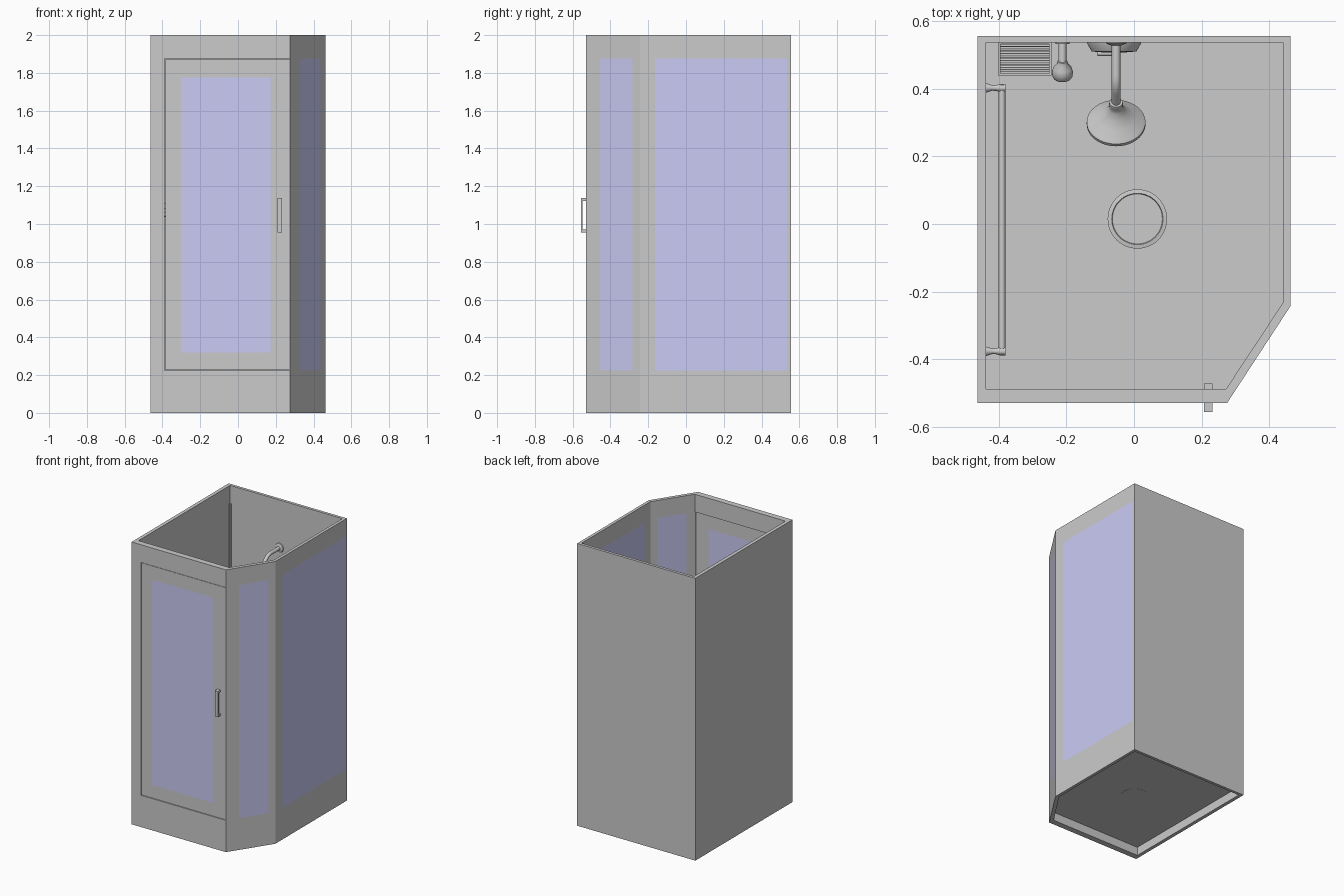
import bpy, bmesh, math
from mathutils import Vector

if "Cube" in bpy.data.objects:
    bpy.data.objects.remove(bpy.data.objects["Cube"])

glass = bpy.data.materials.new("tinted_glass")
glass.diffuse_color = (0.6, 0.6, 0.92, 1)
glass.use_nodes = True
glass.node_tree.nodes["Principled BSDF"].inputs["Base Color"].default_value = glass.diffuse_color


def finish(name, bm, mat=None, smooth=False):
    bmesh.ops.recalc_face_normals(bm, faces=bm.faces)
    me = bpy.data.meshes.new(name)
    bm.to_mesh(me)
    bm.free()
    ob = bpy.data.objects.new(name, me)
    bpy.context.collection.objects.link(ob)
    if mat:
        me.materials.append(mat)
    if smooth:
        smooth_edges(ob)
    return ob


def activate(ob):
    bpy.ops.object.select_all(action='DESELECT')
    ob.select_set(True)
    bpy.context.view_layer.objects.active = ob


def smooth_edges(ob):
    activate(ob)
    bpy.ops.object.shade_smooth_by_angle(angle=math.radians(35))


def prism(name, plan, z0, z1, mat=None):
    bm = bmesh.new()
    face = bm.faces.new([bm.verts.new((x, y, z0)) for x, y in plan])
    ext = bmesh.ops.extrude_face_region(bm, geom=[face])
    top = [v for v in ext['geom'] if isinstance(v, bmesh.types.BMVert)]
    bmesh.ops.translate(bm, verts=top, vec=(0, 0, z1 - z0))
    return finish(name, bm, mat)


def rect(x0, x1, y0, y1):
    return [(x0, y0), (x1, y0), (x1, y1), (x0, y1)]


def box(name, x0, x1, y0, y1, z0, z1, mat=None):
    return prism(name, rect(x0, x1, y0, y1), z0, z1, mat)


def cut(ob, cutter):
    cutter.hide_render = True
    mod = ob.modifiers.new("cut", 'BOOLEAN')
    mod.operation, mod.solver, mod.object = 'DIFFERENCE', 'EXACT', cutter
    activate(ob)
    bpy.ops.object.modifier_apply(modifier=mod.name)
    bpy.data.objects.remove(cutter)


def lathe(name, profile, loc, axis, steps=32):
    """Revolve (radius, height) points about an axis direction."""
    bm = bmesh.new()
    vs = [bm.verts.new((r, 0, h)) for r, h in profile]
    es = [bm.edges.new(p) for p in zip(vs, vs[1:])]
    bmesh.ops.spin(bm, geom=vs + es, cent=(0, 0, 0), axis=(0, 0, 1),
                   angle=math.tau, steps=steps)
    bmesh.ops.remove_doubles(bm, verts=bm.verts, dist=1e-5)
    rot = Vector(axis).to_track_quat('Z', 'Y')
    for v in bm.verts:
        v.co = rot @ v.co + Vector(loc)
    return finish(name, bm, smooth=True)


def tube(name, pts, r):
    cu = bpy.data.curves.new(name, 'CURVE')
    cu.dimensions, cu.bevel_depth, cu.bevel_resolution = '3D', r, 4
    cu.use_fill_caps = True
    sp = cu.splines.new('POLY')
    sp.points.add(len(pts) - 1)
    for p, co in zip(sp.points, pts):
        p.co = (*co, 1)
    ob = bpy.data.objects.new(name, cu)
    bpy.context.collection.objects.link(ob)
    activate(ob)
    bpy.ops.object.convert(target='MESH')
    smooth_edges(bpy.context.object)


# cabin shell: five-sided wall ring
OUT = [(-.463, -.53), (.276, -.53), (.463, -.244), (.463, .557), (-.463, .557)]
INN = [(-.438, -.488), (.273, -.488), (.442, -.232), (.442, .537), (-.438, .537)]
Z0, Z1 = .225, 1.875
walls = prism("cabin_walls", OUT, 0, 2)
cut(walls, prism("inside_cutter", INN, -.1, 2.1))

# shallow panel recesses inside the back and left walls
cut(walls, box("back_cutter", -.43, .435, .52, .541, Z0, Z1))
cut(walls, box("left_cutter", -.442, -.42, -.48, .53, Z0, Z1))

# side window
cut(walls, box("side_cutter", .43, .48, -.165, .535, Z0, Z1))
box("side_window", .442, .463, -.165, .535, Z0, Z1, glass)

# angled corner window
a, b = Vector(OUT[1]), Vector(OUT[2])
d = (b - a).normalized()
n = Vector((d.y, -d.x))


def corner_plan(outer, inner):
    p, q = a.lerp(b, .265), a.lerp(b, .86)
    return [p + n * outer, q + n * outer, q + n * inner, p + n * inner]


cut(walls, prism("corner_cutter", corner_plan(.02, -.04), Z0, Z1))
prism("corner_window", corner_plan(0, -.024), Z0, Z1, glass)

# door with its window
cut(walls, box("door_cutter", -.388, .27, -.56, -.47, Z0, Z1))
door = box("door", -.385, .27, -.528, -.499, Z0 + .003, Z1 - .003)
cut(door, box("door_window_cutter", -.303, .172, -.56, -.47, .32, 1.775))
box("door_window", -.303, .172, -.528, -.499, .32, 1.775, glass)

# door handles, outside and inside
for side, face, tip in (("outer", -.528, -.557), ("inner", -.499, -.472)):
    s = 1 if tip > face else -1
    plan = [(face, .955), (tip, .955), (tip, 1.137), (face, 1.137),
            (face, 1.122), (tip - s * .01, 1.122), (tip - s * .01, .97), (face, .97)]
    bm = bmesh.new()
    f = bm.faces.new([bm.verts.new((.208, y, z)) for y, z in plan])
    ext = bmesh.ops.extrude_face_region(bm, geom=[f])
    bmesh.ops.translate(bm, vec=(.025, 0, 0), verts=[
        v for v in ext['geom'] if isinstance(v, bmesh.types.BMVert)])
    finish(side + "_handle", bm)

# floor and drain
prism("floor", INN, .06, .08)
lathe("drain", [(0, .059), (.088, .059), (.088, .085), (.076, .087),
                (.074, .083), (0, .083)], (.01, .015, 0), (0, 0, 1), 48)

# shower arm, bending down to the head
X = -.053
arm = [(X, .541, 1.66), (X, .44, 1.66)]
for i in range(1, 7):
    t = math.radians(48 * i / 6)
    arm.append((X, .44 - .07 * math.sin(t), 1.66 - .07 * (1 - math.cos(t))))
arm.append((X, .355, 1.605))
tube("shower_arm", arm, .013)
lathe("arm_flange", [(0, 0), (.032, 0), (.03, .006), (.016, .012), (0, .012)],
      (X, .541, 1.66), (0, -1, 0))

# shower head, a flared bell
lathe("shower_head", [(0, -.008), (.019, -.008), (.021, 0), (.019, .008), (.022, .02),
                      (.034, .038), (.055, .058), (.08, .074), (.087, .08),
                      (.087, .09), (.08, .094), (0, .09)],
      (X, .355, 1.605), (0, -.66, -.75), 48)

# mixer valve with lever
lathe("mixer_plate", [(0, 0), (.081, 0), (.08, .006), (.066, .03), (.03, .033), (0, .033)],
      (-.059, .541, 1.1), (0, -1, 0), 48)
tube("mixer_lever", [(-.059, .504, 1.1), (-.105, .504, 1.06)], .007)

# small sprayer on a short wall arm
lathe("sprayer_flange", [(0, 0), (.022, 0), (.02, .008), (0, .008)],
      (-.212, .541, 1.28), (0, -1, 0))
tube("sprayer_arm", [(-.212, .541, 1.28), (-.212, .475, 1.28)], .012)
lathe("sprayer_head", [(0, -.008), (.014, -.006), (.017, .006), (.027, .018), (.031, .032),
                       (.03, .045), (.026, .052), (0, .052)],
      (-.212, .478, 1.28), (0, -.85, -.52))

# slatted soap shelf
for x in (-.403, -.252):
    box("shelf_side", x, x + .007, .44, .541, 1.08, 1.11)
for name, y in (("shelf_front", .44), ("shelf_back", .533)):
    box(name, -.397, -.251, y, y + .006, 1.08, 1.11)
for i in range(8):
    y = .455 + i * .0105
    tube("shelf_slat", [(-.398, y, 1.085), (-.25, y, 1.085)], .0038)

# grab bar on the left wall
tube("grab_bar", [(-.391, -.385, 1.05), (-.391, .412, 1.05)], .01)
for y in (-.377, .403):
    lathe("bar_bracket", [(0, 0), (.014, 0), (.013, .008), (.008, .022), (.009, .036),
                          (.012, .044), (.012, .062), (0, .062)],
          (-.442, y, 1.05), (1, 0, 0), 24)
